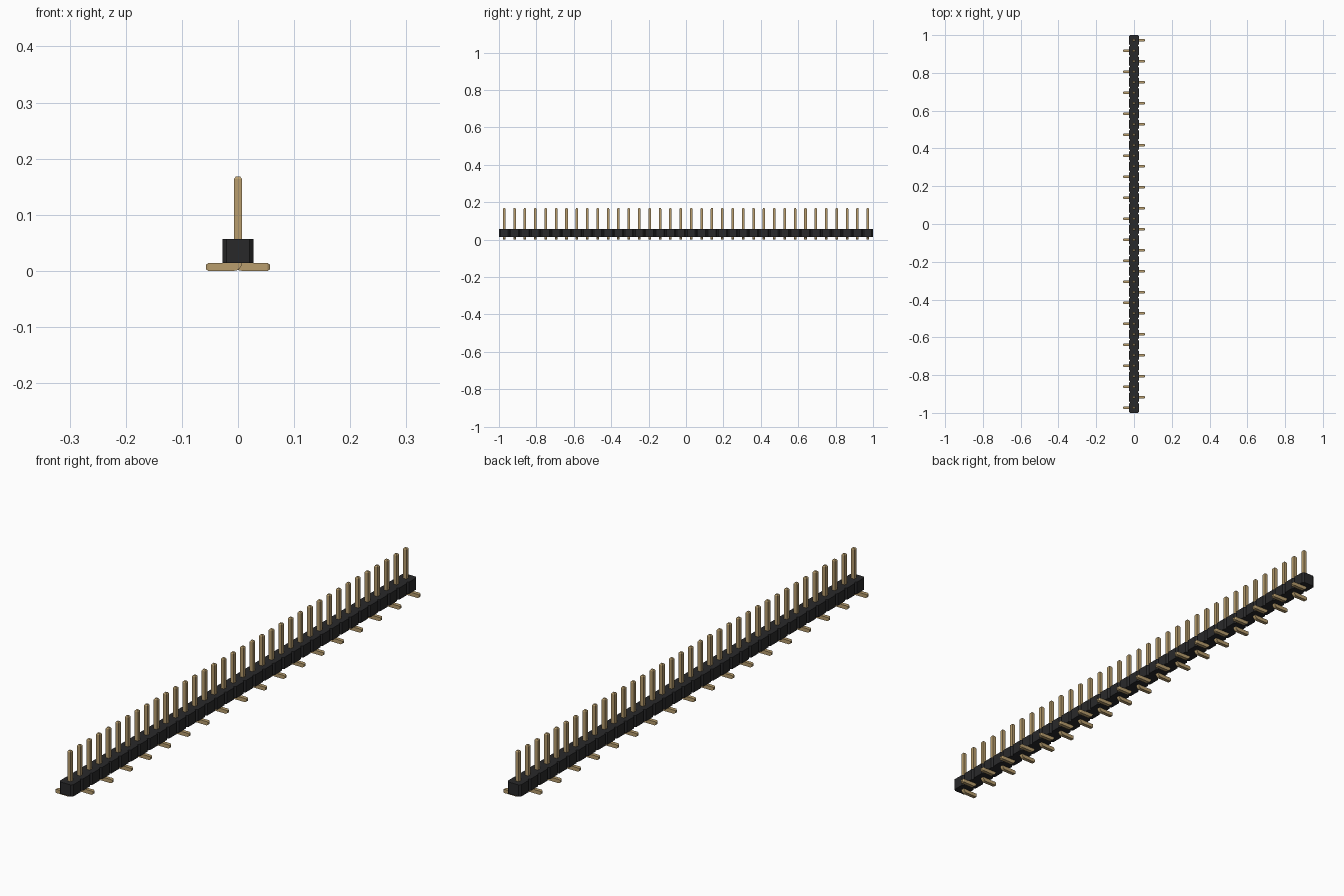
import bpy, bmesh, math

cube = bpy.data.objects.get("Cube")
if cube:
    bpy.data.objects.remove(cube, do_unlink=True)

COUNT = 36
PITCH = 2.0 / COUNT
HALF = 0.0068          # half thickness of a square pin
TOP, REACH = 0.168, 0.057
BODY_LOW, BODY_HIGH, BODY_HALF, CHAMFER = 0.014, 0.057, 0.0275, 0.007


def material(name, color):
    m = bpy.data.materials.new(name)
    m.use_nodes = True
    m.diffuse_color = (*color, 1)
    m.node_tree.nodes["Principled BSDF"].inputs["Base Color"].default_value = (*color, 1)
    return m


def make_object(name, bm, mat):
    bmesh.ops.recalc_face_normals(bm, faces=bm.faces)
    mesh = bpy.data.meshes.new(name)
    bm.to_mesh(mesh)
    bm.free()
    mesh.materials.append(mat)
    ob = bpy.data.objects.new(name, mesh)
    bpy.context.collection.objects.link(ob)
    return ob


black = material("black plastic", (0.022, 0.022, 0.023))
gold = material("gold metal", (0.48, 0.34, 0.155))

# Housing: a strip of chamfered blocks, drawn as one notched outline
bm = bmesh.new()
side = []
for i in range(COUNT):
    y0 = -1 + i * PITCH
    side += [(BODY_HALF - CHAMFER, y0), (BODY_HALF, y0 + CHAMFER),
             (BODY_HALF, y0 + PITCH - CHAMFER)]
side.append((BODY_HALF - CHAMFER, 1))
low = [[bm.verts.new((s * x, y, BODY_LOW)) for x, y in side] for s in (1, -1)]
high = [[bm.verts.new((s * x, y, BODY_HIGH)) for x, y in side] for s in (1, -1)]
for s in (0, 1):
    for k in range(len(side) - 1):
        bm.faces.new((low[s][k], low[s][k + 1], high[s][k + 1], high[s][k]))
for ring in (low, high):
    for k in range(len(side) - 1):
        bm.faces.new((ring[0][k], ring[0][k + 1], ring[1][k + 1], ring[1][k]))
for k in (0, -1):
    bm.faces.new((low[0][k], high[0][k], high[1][k], low[1][k]))
make_object("housing", bm, black)


# Pin: a square section swept from the tapered top round the bend to the foot
def pin_mesh(sign):
    bm = bmesh.new()
    tip = 0.004
    small = HALF * 0.6
    # Each row: outer point, inner point, half depth
    rows = [((-small, TOP), (small, TOP), small),
            ((-HALF, TOP - tip), (HALF, TOP - tip), HALF)]
    radius = 2 * HALF
    for k in range(5):
        a = math.pi / 2 * k / 4
        rows.append(((-HALF + radius * (1 - math.cos(a)), radius * (1 - math.sin(a))),
                     (HALF, radius), HALF))
    rows += [((REACH - tip, 0), (REACH - tip, 2 * HALF), HALF),
             ((REACH, HALF - small), (REACH, HALF + small), small)]
    rings = []
    for (ox, oz), (ix, iz), d in rows:
        rings.append([bm.verts.new((sign * x, y, z)) for x, y, z in
                      ((ox, -d, oz), (ix, -d, iz), (ix, d, iz), (ox, d, oz))])
    for a, b in zip(rings, rings[1:]):
        for k in range(4):
            n = (k + 1) % 4
            bm.faces.new((a[k], a[n], b[n], b[k]))
    bm.faces.new(rings[0])
    bm.faces.new(rings[-1])
    bmesh.ops.remove_doubles(bm, verts=bm.verts, dist=0.00001)
    return bm


# Pins alternate their feet to the right and the left
for sign, name, start in ((-1, "right_foot_pins", 0), (1, "left_foot_pins", 1)):
    ob = make_object(name, pin_mesh(sign), gold)
    ob.location.y = -1 + (start + 0.5) * PITCH
    row = ob.modifiers.new("row", 'ARRAY')
    row.count = COUNT // 2
    row.use_relative_offset = False
    row.use_constant_offset = True
    row.constant_offset_displace = (0, 2 * PITCH, 0)
